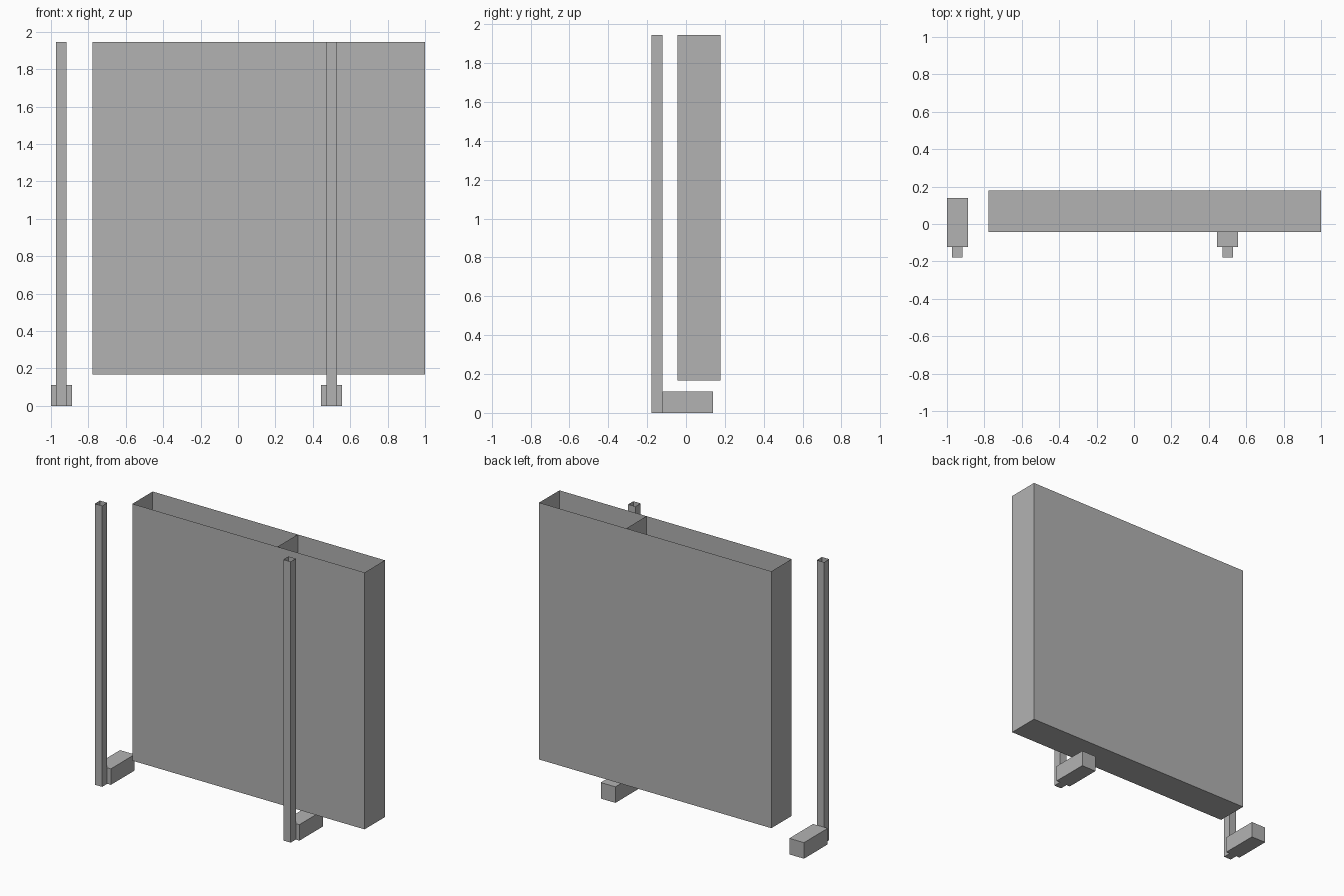
import bpy
import bmesh

# Remove the default object
cube = bpy.data.objects.get("Cube")
if cube:
    bpy.data.objects.remove(cube, do_unlink=True)

# One plain grey for everything
GREY = (0.448, 0.448, 0.448, 1.0)
grey = bpy.data.materials.new("plain_grey")
grey.use_nodes = True
grey.diffuse_color = GREY
grey.node_tree.nodes["Principled BSDF"].inputs["Base Color"].default_value = GREY


def box(name, low, high, open_top=False, divider_x=None):
    """Thin-walled box between two corners, optionally open and divided."""
    bm = bmesh.new()
    bmesh.ops.create_cube(bm, size=1)
    for v in bm.verts:
        v.co = [h if c > 0 else l for c, l, h in zip(v.co, low, high)]
    if open_top:
        bm.normal_update()
        lid = [f for f in bm.faces if f.normal.z > 0.9]
        bmesh.ops.delete(bm, geom=lid, context='FACES_ONLY')
    if divider_x is not None:
        corners = [(low[1], low[2]), (high[1], low[2]),
                   (high[1], high[2]), (low[1], high[2])]
        bm.faces.new([bm.verts.new((divider_x, y, z)) for y, z in corners])
    mesh = bpy.data.meshes.new(name)
    bm.to_mesh(mesh)
    bm.free()
    mesh.materials.append(grey)
    obj = bpy.data.objects.new(name, mesh)
    bpy.context.collection.objects.link(obj)
    return obj


TOP = 1.945

# Open bin with an inner divider
box("divided_bin", (-0.778, -0.044, 0.167), (1.0, 0.178, TOP),
    open_top=True, divider_x=0.333)

# Two hollow posts, each with a solid foot behind it
for side, x in (("right", -0.944), ("left", 0.5)):
    box(side + "_post", (x - 0.028, -0.178, 0), (x + 0.028, -0.122, TOP),
        open_top=True)
    box(side + "_foot", (x - 0.056, -0.122, 0), (x + 0.056, 0.138, 0.111))
